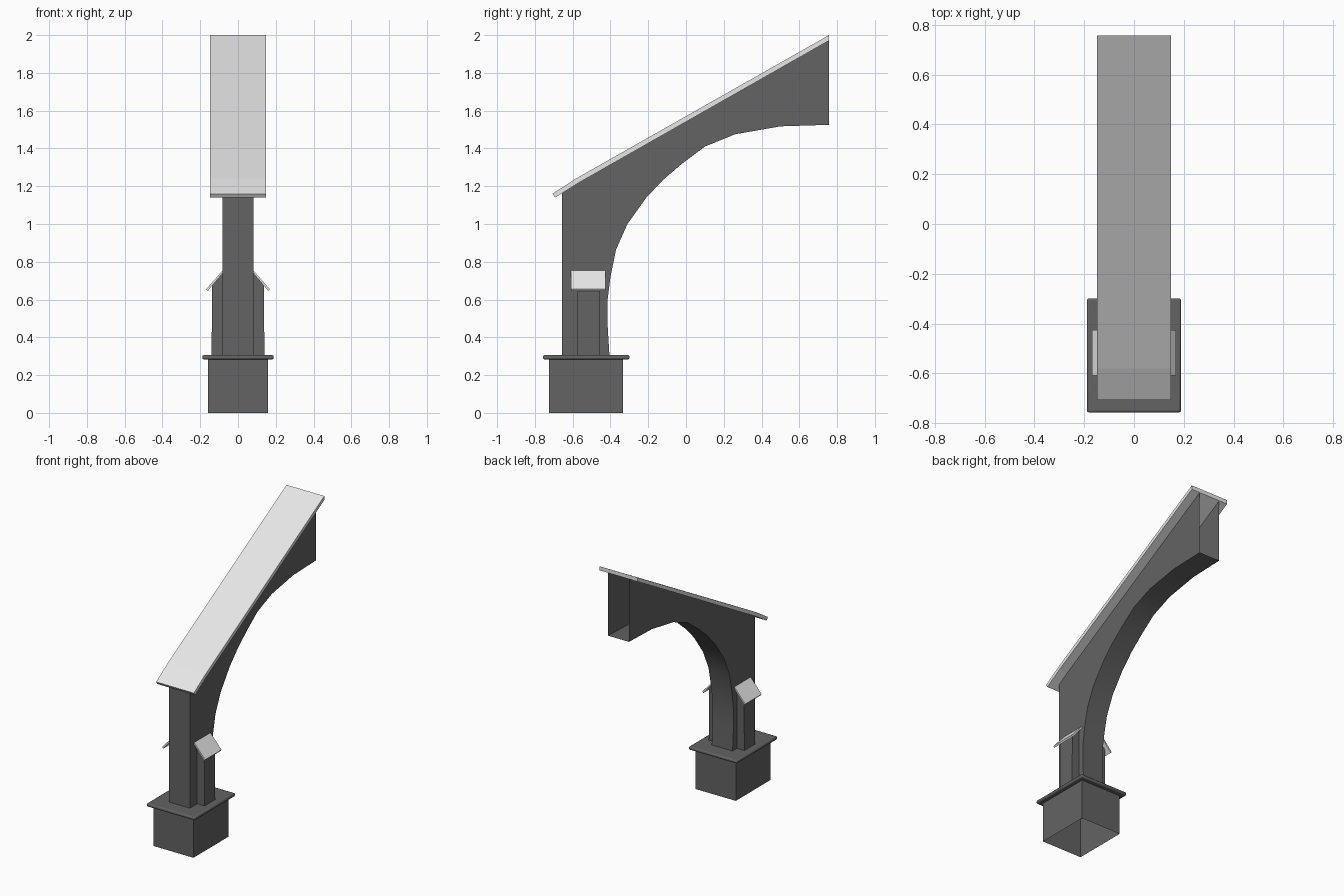
import bpy, bmesh

cube = bpy.data.objects.get("Cube")
if cube:
    bpy.data.objects.remove(cube, do_unlink=True)


def material(name, value):
    m = bpy.data.materials.new(name)
    m.use_nodes = True
    color = (value, value, value, 1)
    m.diffuse_color = color
    m.node_tree.nodes["Principled BSDF"].inputs["Base Color"].default_value = color
    return m


stone = material("dark stone", 0.125)
slate = material("pale capping", 0.8)


def prism(name, profile, lo, hi, axis, mat, open_edges=(), caps=True):
    """Extrude a closed profile along x, y or z; open_edges leaves out side faces."""
    place = {"x": lambda a, b, t: (t, a, b),
             "y": lambda a, b, t: (a, t, b),
             "z": lambda a, b, t: (a, b, t)}[axis]
    bm = bmesh.new()
    rings = [[bm.verts.new(place(a, b, t)) for a, b in profile] for t in (lo, hi)]
    n = len(profile)
    for i in range(n):
        if i not in open_edges:
            j = (i + 1) % n
            bm.faces.new((rings[0][i], rings[0][j], rings[1][j], rings[1][i]))
    bm.faces.new(rings[1])
    if caps:
        bm.faces.new(rings[0])
    bmesh.ops.recalc_face_normals(bm, faces=bm.faces)
    mesh = bpy.data.meshes.new(name)
    bm.to_mesh(mesh)
    bm.free()
    mesh.materials.append(mat)
    obj = bpy.data.objects.new(name, mesh)
    bpy.context.collection.objects.link(obj)
    return obj


def rectangle(x, y0, y1):
    return [(-x, y0), (x, y0), (x, y1), (-x, y1)]


# Hollow plinth, open underneath, with a rounded slab on top
prism("plinth", rectangle(0.158, -0.725, -0.333), 0, 0.29, "z", stone, caps=False)
slab = prism("plinth_slab", rectangle(0.189, -0.757, -0.299), 0.283, 0.306, "z", stone)
bevel = slab.modifiers.new("rounded edge", "BEVEL")
bevel.width = 0.008
bevel.segments = 2

# Arched body: open at the wall end, under the capping and at the foot
soffit = [(0.757, 1.525), (0.5, 1.517), (0.26, 1.475), (0.1, 1.41), (-0.02, 1.32),
          (-0.12, 1.235), (-0.21, 1.14), (-0.31, 1.0), (-0.37, 0.865),
          (-0.4, 0.72), (-0.415, 0.6), (-0.416, 0.48), (-0.405, 0.3)]
outline = [(-0.657, 0.3), (-0.657, 1.17), (-0.58, 1.222), (0.757, 1.978)] + soffit
body = prism("arched_body", outline, -0.082, 0.082, "x", stone,
             open_edges=(1, 2, 3, len(outline) - 1))

# Sloping capping slab
prism("sloping_cap",
      [(-0.707, 1.16), (-0.58, 1.242), (0.757, 2.0), (0.757, 1.971),
       (-0.57, 1.217), (-0.693, 1.14)], -0.148, 0.148, "x", slate)

# Side piers with small sloping caps
for side, s in (("left", 1), ("right", -1)):
    prism(side + "_pier",
          [(s * 0.07, 0.3), (s * 0.14, 0.3), (s * 0.137, 0.677), (s * 0.07, 0.755)],
          -0.575, -0.455, "y", stone)
    prism(side + "_pier_cap",
          [(s * 0.079, 0.757), (s * 0.168, 0.655), (s * 0.161, 0.645), (s * 0.079, 0.742)],
          -0.609, -0.425, "y", slate)

# Smooth the curved soffit and rounded slab edge, keeping corners crisp
for obj in (body, slab):
    bpy.ops.object.select_all(action="DESELECT")
    obj.select_set(True)
    bpy.context.view_layer.objects.active = obj
    bpy.ops.object.shade_smooth_by_angle(angle=0.6)
